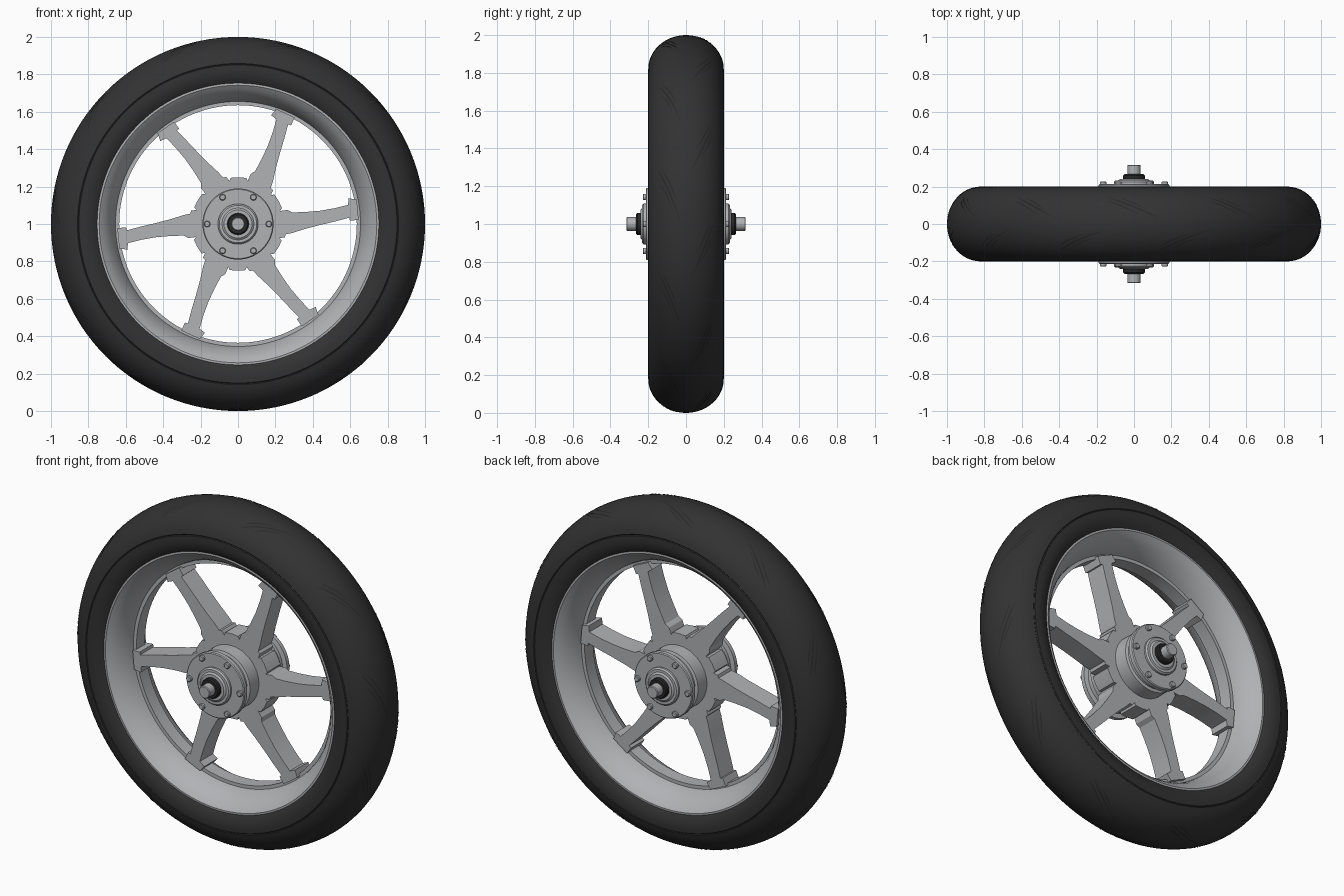
import bpy, bmesh, math
from mathutils import Vector

if "Cube" in bpy.data.objects:
    bpy.data.objects.remove(bpy.data.objects["Cube"])


def material(name, rgb):
    m = bpy.data.materials.new(name)
    m.diffuse_color = (*rgb, 1)
    m.use_nodes = True
    m.node_tree.nodes["Principled BSDF"].inputs["Base Color"].default_value = m.diffuse_color
    return m


METAL = material("light_metal", (0.44, 0.445, 0.46))
RUBBER = material("tyre_rubber", (0.032, 0.032, 0.032))
GROOVE = material("groove_dark", (0.022, 0.022, 0.022))
BLACK = material("black_collar", (0.02, 0.02, 0.021))


def at(r, ang, y):
    """Point on the wheel: radius, angle in the xz plane, axle position."""
    return Vector((r * math.cos(ang), y, 1 + r * math.sin(ang)))


def finish(name, bm, mat, angle=32):
    bmesh.ops.remove_doubles(bm, verts=bm.verts, dist=1e-5)
    bmesh.ops.recalc_face_normals(bm, faces=bm.faces)
    me = bpy.data.meshes.new(name)
    bm.to_mesh(me)
    bm.free()
    me.materials.append(mat)
    ob = bpy.data.objects.new(name, me)
    bpy.context.collection.objects.link(ob)
    bpy.ops.object.select_all(action='DESELECT')
    ob.select_set(True)
    bpy.context.view_layer.objects.active = ob
    bpy.ops.object.shade_smooth_by_angle(angle=math.radians(angle))
    return ob


def lathe(bm, loop, n, cx=0.0, cz=0.0):
    """Revolve a closed (radius, y) loop about the axle direction."""
    off = Vector((cx, 0, cz))
    rings = [[bm.verts.new(at(r, 2 * math.pi * i / n, y) + off) for r, y in loop]
             for i in range(n)]
    k = len(loop)
    for i in range(n):
        a, b = rings[i], rings[(i + 1) % n]
        for j in range(k):
            if loop[j][0] == 0 and loop[(j + 1) % k][0] == 0:
                continue
            bm.faces.new((a[j], a[(j + 1) % k], b[(j + 1) % k], b[j]))


def mirrored(half):
    """Add the opposite side of a half profile to close the loop."""
    return half + [(r, -y) for r, y in reversed(half)]


def turned(name, loop, mat, n=64, angle=32):
    bm = bmesh.new()
    lathe(bm, loop, n)
    return finish(name, bm, mat, angle)


# Tyre: elliptical crown, sidewall crease and bead
def crown(y):
    return 0.82 + 0.18 * math.sqrt(max(0, 1 - (y / 0.2) ** 2))


tyre = [(0.75, 0.15), (0.75, 0.174), (0.765, 0.184), (0.79, 0.195), (0.82, 0.2),
        (0.850, 0.1975), (0.854, 0.193), (0.858, 0.1955)]
for i in range(1, 14):
    a = math.radians(77 * (1 - i / 13))
    tyre.append((0.82 + 0.18 * math.cos(a), 0.2 * math.sin(a)))
tyre = tyre + [(r, -y) for r, y in reversed(tyre[:-1])]
turned("tyre", tyre, RUBBER, 128, 40)


# Tread grooves: slim curved strokes on the crown, eleven per side
def stroke(bm, a0, y0, a1, y1, width):
    n = 8
    da, dy = a1 - a0, y1 - y0
    length = math.hypot(da, dy)
    px, py = -dy / length, da / length
    rows = []
    for i in range(n + 1):
        t = i / n
        w = width * (0.12 + 0.88 * math.sin(math.pi * t ** 0.75))
        row = []
        for s in (-0.5, 0.5):
            a = a0 + da * t + px * w * s
            y = y0 + dy * t + py * w * s + 0.006 * math.sin(math.pi * t)
            row.append(bm.verts.new(at(crown(y) + 0.0025, a, y)))
        rows.append(row)
    for a, b in zip(rows, rows[1:]):
        bm.faces.new((a[0], a[1], b[1], b[0]))


bm = bmesh.new()
for k in range(11):
    for side, base in ((1, 90), (-1, 74)):
        c = math.radians(base + k * 360 / 11)
        stroke(bm, c + 0.15, side * 0.145, c - 0.14, side * 0.03, 0.010)
        stroke(bm, c + 0.15, side * 0.125, c - 0.03, side * 0.05, 0.008)
        stroke(bm, c + 0.07, side * 0.135, c - 0.07, side * 0.075, 0.007)
for f in bm.faces:
    f.normal_update()
    mid = f.calc_center_median()
    if f.normal.dot(Vector((mid.x, 0, mid.z - 1))) < 0:
        f.normal_flip()
me = bpy.data.meshes.new("tread_grooves")
bm.to_mesh(me)
bm.free()
me.materials.append(GROOVE)
bpy.context.collection.objects.link(bpy.data.objects.new("tread_grooves", me))

# Rim: deep flared well with a raised inner band
rim = [(0.635, 0.04), (0.655, 0.04), (0.662, 0.065), (0.675, 0.095), (0.695, 0.13),
       (0.718, 0.158), (0.742, 0.177), (0.754, 0.176), (0.754, 0.15), (0.70, 0.10)]
turned("rim", mirrored(rim), METAL, 128, 38)

# Spider: six swept spokes with stepped roots and tips, one extruded outline
ARM = [(0.222, -0.075), (0.25, -0.072), (0.255, -0.055), (0.29, -0.048), (0.36, -0.026),
       (0.44, -0.005), (0.52, 0.014), (0.595, 0.034), (0.598, 0.018), (0.645, 0.022),
       (0.635, 0.13), (0.592, 0.138), (0.588, 0.102), (0.52, 0.085), (0.44, 0.071),
       (0.36, 0.064), (0.29, 0.062), (0.265, 0.075), (0.225, 0.07)]
outline = []
for k in range(6):
    turn = math.radians(60 * k)
    for deg in (-40, -30, -21):
        outline.append((0.25, math.radians(deg) + turn))
    outline += [(math.hypot(x, z), math.atan2(z, x) + turn) for x, z in ARM]
bm = bmesh.new()
face = bm.faces.new([bm.verts.new(at(r, a, -0.062)) for r, a in outline])
ext = bmesh.ops.extrude_face_region(bm, geom=[face])
bmesh.ops.translate(bm, vec=(0, 0.124, 0),
                    verts=[v for v in ext["geom"] if isinstance(v, bmesh.types.BMVert)])
if not any(abs(f.normal.y) > 0.9 and f.calc_center_median().y < -0.06 for f in bm.faces):
    bm.normal_update()
bmesh.ops.triangulate(bm, faces=[f for f in bm.faces if len(f.verts) > 4])
finish("spoke_spider", bm, METAL, 25)

# Hub barrel with end flanges and stepped bearing caps
hub = [(0, 0.24), (0.075, 0.24), (0.085, 0.232), (0.1, 0.232), (0.108, 0.224),
       (0.108, 0.213), (0.185, 0.213), (0.19, 0.208), (0.19, 0.185), (0.165, 0.18),
       (0.165, 0.15), (0.18, 0.145), (0.18, 0.06)]
turned("hub", mirrored(hub), METAL, 64, 30)

# Flange bolts
bm = bmesh.new()
for side in (-1, 1):
    for k in range(6):
        a = math.radians(60 * k)
        bolt = [(0, side * 0.2), (0.017, side * 0.2), (0.017, side * 0.224),
                (0.013, side * 0.228), (0, side * 0.228)]
        b = bmesh.new()
        lathe(bm, bolt, 16, 0.165 * math.cos(a), 0.165 * math.sin(a))
        b.free()
finish("flange_bolts", bm, METAL)

# Axle and dark collars
turned("axle", mirrored([(0, 0.316), (0.032, 0.316), (0.036, 0.312)]), METAL, 32)
for side, label in ((-1, "front"), (1, "back")):
    turned(label + "_collar", [(0, side * 0.23), (0.058, side * 0.23), (0.058, side * 0.258),
                               (0.052, side * 0.266), (0, side * 0.266)], BLACK, 40)
